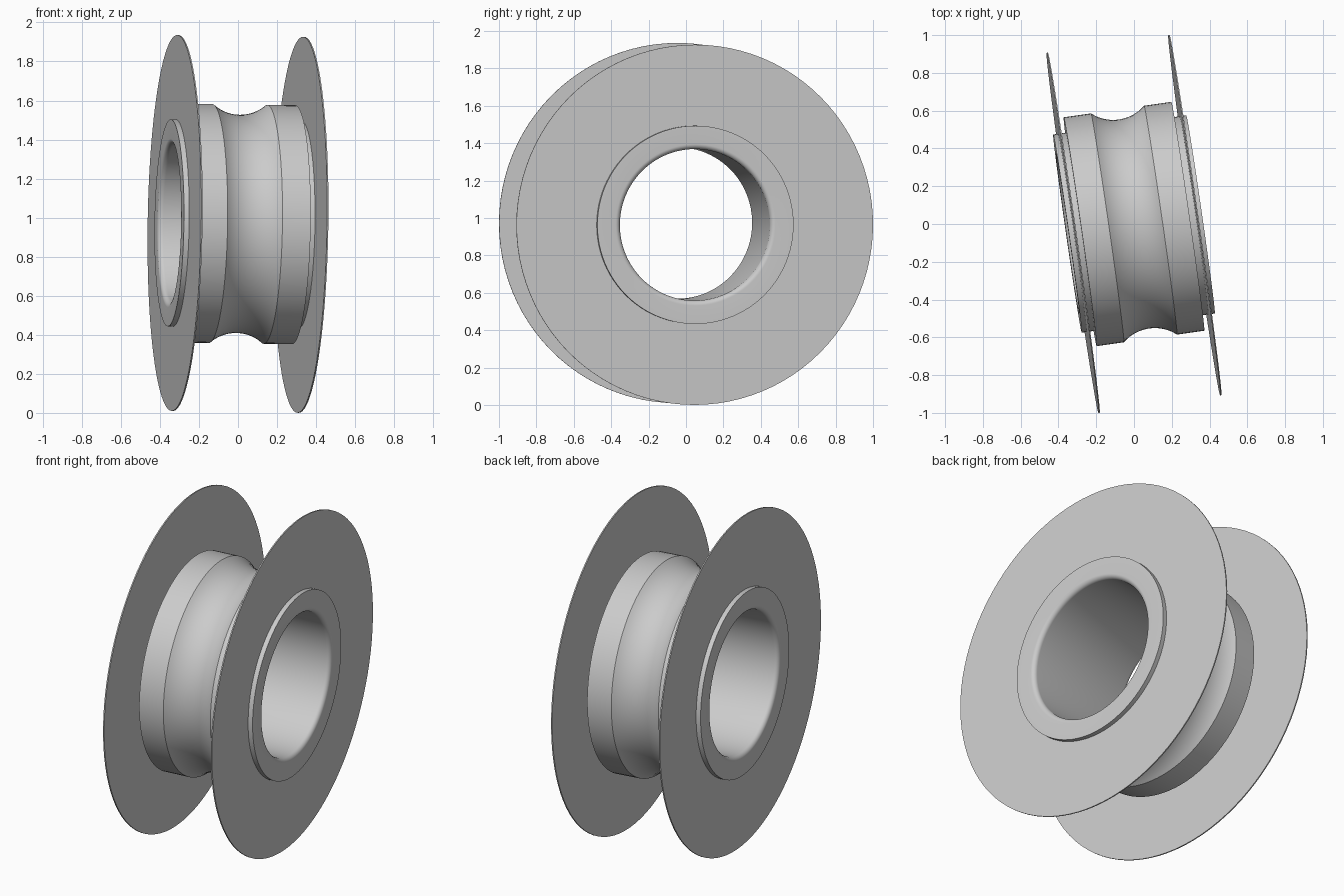
import bpy, bmesh, math
from mathutils import Vector, Matrix

cube = bpy.data.objects.get("Cube")
if cube:
    bpy.data.objects.remove(cube, do_unlink=True)

SEGMENTS = 96
FLANGE_R = 0.963
AXLE = Vector((0.99, 0.1425, -0.0145)).normalized()
PLACE = Matrix.Translation((0, 0, 0.968)) @ AXLE.to_track_quat('X', 'Z').to_matrix().to_4x4()

# Plain grey metal
grey = bpy.data.materials.new("light_grey")
grey.use_nodes = True
colour = (0.6, 0.6, 0.6, 1)
grey.diffuse_color = colour
grey.node_tree.nodes["Principled BSDF"].inputs["Base Color"].default_value = colour


def lathe(name, profile):
    """Turn a closed (axial, radius) profile around the axle."""
    bm = bmesh.new()
    rings = []
    for i in range(SEGMENTS):
        a = 2 * math.pi * i / SEGMENTS
        rings.append([bm.verts.new((s, r * math.cos(a), r * math.sin(a))) for s, r in profile])
    n = len(profile)
    for i in range(SEGMENTS):
        here, following = rings[i], rings[(i + 1) % SEGMENTS]
        for j in range(n):
            k = (j + 1) % n
            bm.faces.new((here[j], here[k], following[k], following[j]))
    bmesh.ops.recalc_face_normals(bm, faces=bm.faces)
    mesh = bpy.data.meshes.new(name)
    bm.to_mesh(mesh)
    bm.free()
    mesh.materials.append(grey)
    obj = bpy.data.objects.new(name, mesh)
    bpy.context.collection.objects.link(obj)
    obj.matrix_world = PLACE
    bpy.ops.object.select_all(action='DESELECT')
    obj.select_set(True)
    bpy.context.view_layer.objects.active = obj
    bpy.ops.object.shade_smooth_by_angle(angle=math.radians(30))
    return obj


# Sleeve: tube through the middle with rounded lips on the bore
half, outer, bore, lip = 0.356, 0.53, 0.405, 0.027
right_lip = []
for i in range(9):
    a = math.pi / 2 * i / 8
    right_lip.append((half - lip + lip * math.sin(a), bore + lip - lip * math.cos(a)))
left_lip = [(-s, r) for s, r in reversed(right_lip)]
lathe("sleeve", left_lip + right_lip + [(half, outer), (-half, outer)])

# Drum: cylinder with a rounded groove around its middle
drum_half, drum_r, groove_half, depth = 0.288, 0.612, 0.142, 0.053
arc_r = (groove_half ** 2 + depth ** 2) / (2 * depth)
sweep = math.asin(groove_half / arc_r)
groove = []
for i in range(21):
    a = sweep * (i / 10 - 1)
    groove.append((arc_r * math.sin(a), drum_r - depth + arc_r - arc_r * math.cos(a)))
lathe("drum", [(-drum_half, 0.5), (-drum_half, drum_r)] + groove
      + [(drum_half, drum_r), (drum_half, 0.5)])

# Flanges: thin discs on either side of the drum
for name, side in (("right_flange", -1), ("left_flange", 1)):
    inner, outside = side * 0.322, side * 0.329
    lathe(name, [(inner, 0.5), (inner, FLANGE_R), (outside, FLANGE_R), (outside, 0.5)])
